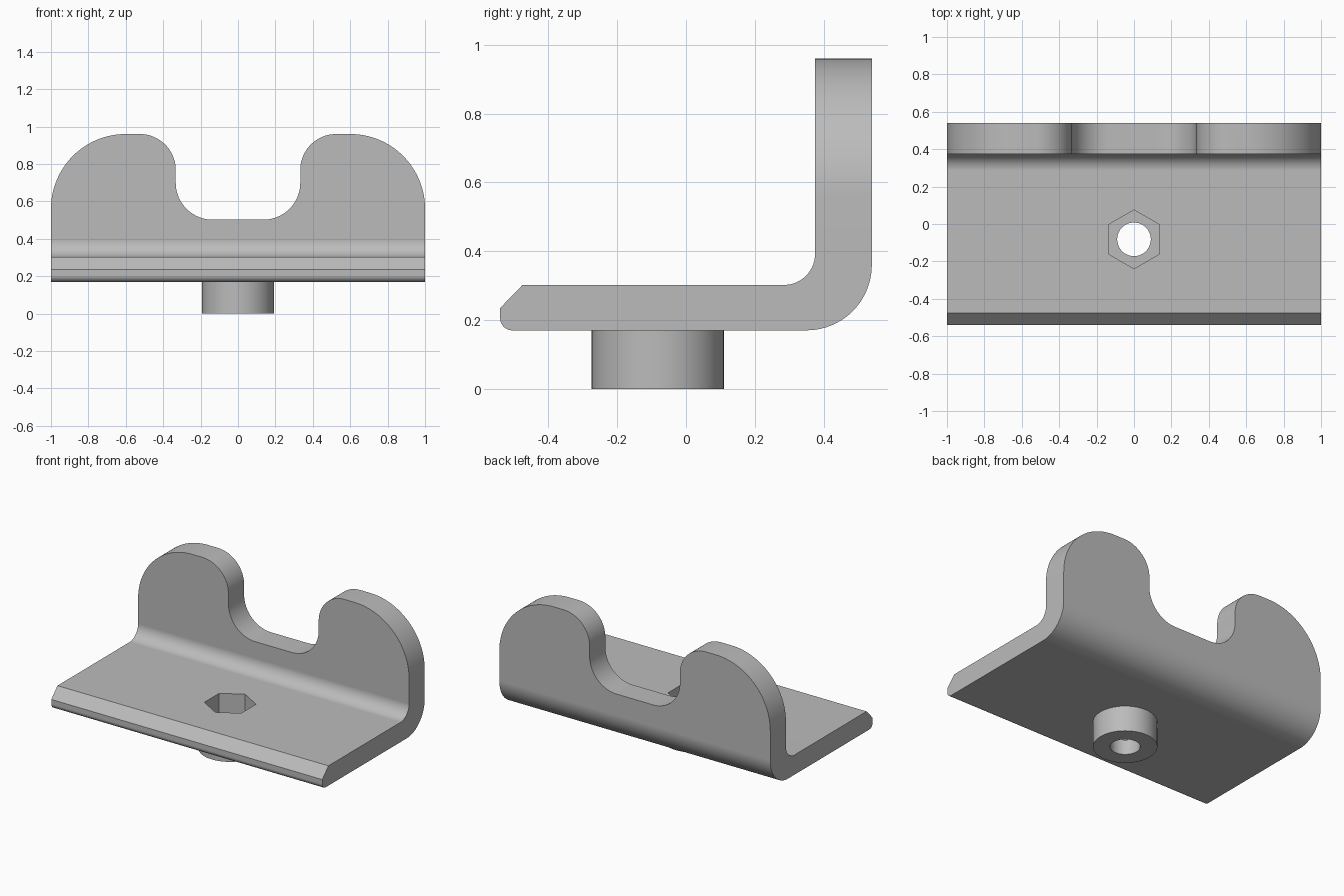
import bpy
import bmesh
from math import sin, cos, radians, pi

if "Cube" in bpy.data.objects:
    bpy.data.objects.remove(bpy.data.objects["Cube"])

grey = bpy.data.materials.new("plain grey")
grey.use_nodes = True
grey.diffuse_color = (0.5, 0.5, 0.5, 1)
grey.node_tree.nodes["Principled BSDF"].inputs["Base Color"].default_value = (0.5, 0.5, 0.5, 1)


def arc(cx, cy, r, start, end, steps=20):
    """Points on an arc, angles in degrees."""
    angles = [radians(start + (end - start) * i / steps) for i in range(steps + 1)]
    return [(cx + r * cos(a), cy + r * sin(a)) for a in angles]


def ring(r, sides, cy):
    """Regular polygon with a corner pointing to +y."""
    return [(r * cos(pi / 2 + 2 * pi * i / sides), cy + r * sin(pi / 2 + 2 * pi * i / sides))
            for i in range(sides)]


def prism(name, outline, axis, low, high):
    """Extrude a 2D outline along the given axis."""
    place = {"x": lambda a, b, t: (t, a, b),
             "y": lambda a, b, t: (a, t, b),
             "z": lambda a, b, t: (a, b, t)}[axis]
    bm = bmesh.new()
    ends = [[bm.verts.new(place(a, b, t)) for a, b in outline] for t in (low, high)]
    for end in ends:
        bm.faces.new(end)
    n = len(outline)
    for i in range(n):
        j = (i + 1) % n
        bm.faces.new((ends[0][i], ends[0][j], ends[1][j], ends[1][i]))
    bmesh.ops.recalc_face_normals(bm, faces=bm.faces)
    mesh = bpy.data.meshes.new(name)
    bm.to_mesh(mesh)
    bm.free()
    mesh.materials.append(grey)
    obj = bpy.data.objects.new(name, mesh)
    bpy.context.collection.objects.link(obj)
    return obj


def activate(obj):
    bpy.ops.object.select_all(action="DESELECT")
    obj.select_set(True)
    bpy.context.view_layer.objects.active = obj


def cut(obj, cutter, operation="DIFFERENCE"):
    activate(obj)
    mod = obj.modifiers.new("cut", "BOOLEAN")
    mod.operation = operation
    mod.solver = "EXACT"
    mod.object = cutter
    bpy.ops.object.modifier_apply(modifier=mod.name)


def finish(obj):
    activate(obj)
    bpy.ops.object.shade_smooth_by_angle(angle=radians(25))
    mod = obj.modifiers.new("even shading", "WEIGHTED_NORMAL")
    mod.keep_sharp = True


# Bent plate: L-shaped side profile with chamfered front lip
side = [(-0.54, 0.235), (-0.475, 0.302)]
side += arc(0.285, 0.392, 0.09, -90, 0)
side += [(0.375, 0.96), (0.54, 0.96)]
side += arc(0.35, 0.36, 0.19, 0, -90)
side += arc(-0.505, 0.205, 0.035, -90, -180, 10)
bracket = prism("bent_plate", side, "x", -1, 1)

# Upright outline: rounded ears either side of a saddle notch
half = arc(0.135, 0.70, 0.198, -90, 0)
half += arc(0.525, 0.768, 0.192, 180, 90)
half += arc(0.60, 0.56, 0.40, 90, 0, 32)
half += [(1.0, 0.1)]
outline = half + [(-x, z) for x, z in reversed(half)]
silhouette = prism("upright_outline", outline, "y", -1, 1)
cut(bracket, silhouette, "INTERSECT")

# Round boss under the plate
hole_y = -0.082
boss = prism("round_boss", ring(0.192, 64, hole_y), "z", 0, 0.17)

# Through hole and hexagonal nut pocket
bore = prism("bore_cutter", ring(0.09, 48, hole_y), "z", -1, 1)
pocket = prism("pocket_cutter", ring(0.157, 6, hole_y), "z", 0.10, 1)
for part in (bracket, boss):
    cut(part, pocket)
    cut(part, bore)
    finish(part)

for helper in (silhouette, bore, pocket):
    bpy.data.objects.remove(helper)
